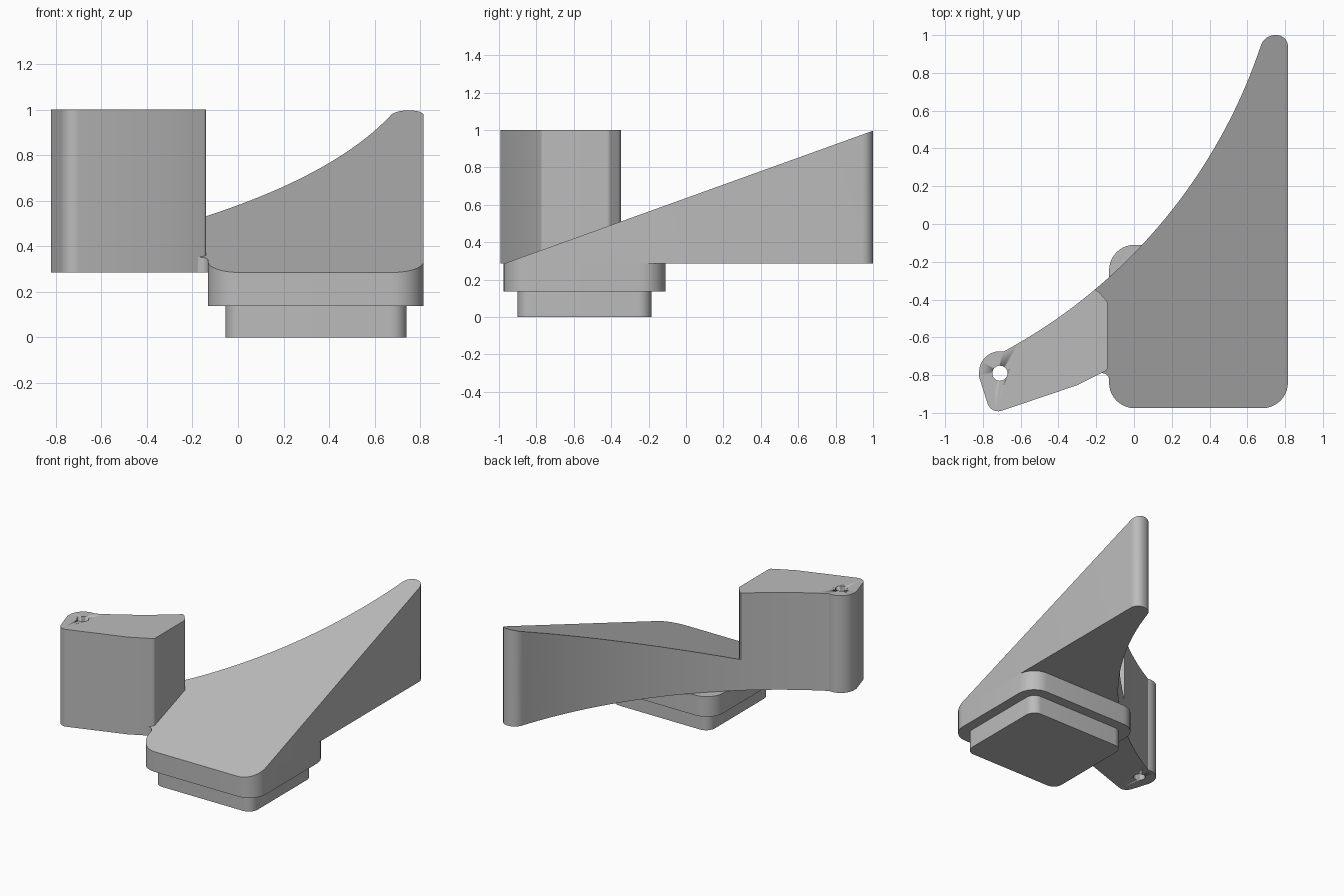
import bpy, bmesh, math
from mathutils import Vector

cube = bpy.data.objects.get("Cube")
if cube:
    bpy.data.objects.remove(cube)

grey = bpy.data.materials.new("plain grey")
grey.use_nodes = True
COLOUR = (0.5, 0.5, 0.5, 1)
grey.diffuse_color = COLOUR
grey.node_tree.nodes["Principled BSDF"].inputs["Base Color"].default_value = COLOUR


def rounded(corners, steps=10):
    """Closed outline from (x, y, radius) corners, filleting where radius > 0."""
    out = []
    for i, (x, y, r) in enumerate(corners):
        p = Vector((x, y))
        if r == 0:
            out.append(p)
            continue
        a = (Vector(corners[i - 1][:2]) - p).normalized()
        b = (Vector(corners[(i + 1) % len(corners)][:2]) - p).normalized()
        half = a.angle(b) / 2
        centre = p + (a + b).normalized() * r / math.sin(half)
        start = p + a * r / math.tan(half) - centre
        end = p + b * r / math.tan(half) - centre
        sweep = start.angle(end)
        for k in range(steps + 1):
            t = k / steps
            out.append(centre + (start * math.sin((1 - t) * sweep)
                                 + end * math.sin(t * sweep)) / math.sin(sweep))
    return out


def arc_through(p, q, s, count):
    """Points of the circle arc running from p through q to s."""
    p, q, s = Vector(p), Vector(q), Vector(s)
    u, v = q - p, s - p
    d = 2 * (u.x * v.y - u.y * v.x)
    c = p + Vector((v.y * u.length_squared - u.y * v.length_squared,
                    u.x * v.length_squared - v.x * u.length_squared)) / d
    a0 = math.atan2(p.y - c.y, p.x - c.x)
    turn = (math.atan2(s.y - c.y, s.x - c.x) - a0 + math.pi) % math.tau - math.pi
    r = (p - c).length
    return [(c.x + r * math.cos(a0 + turn * k / count),
             c.y + r * math.sin(a0 + turn * k / count), 0) for k in range(count + 1)]


def prism(name, outline, bottom, top):
    """Extrude an outline; top is a function of y."""
    bm = bmesh.new()
    low = [bm.verts.new((p.x, p.y, bottom)) for p in outline]
    high = [bm.verts.new((p.x, p.y, top(p.y))) for p in outline]
    bm.faces.new(low[::-1])
    bm.faces.new(high)
    for i in range(len(low)):
        bm.faces.new((low[i - 1], low[i], high[i], high[i - 1]))
    bmesh.ops.remove_doubles(bm, verts=bm.verts, dist=0.0005)
    bmesh.ops.recalc_face_normals(bm, faces=bm.faces)
    mesh = bpy.data.meshes.new(name)
    bm.to_mesh(mesh)
    bm.free()
    mesh.materials.append(grey)
    obj = bpy.data.objects.new(name, mesh)
    bpy.context.collection.objects.link(obj)
    bpy.ops.object.select_all(action='DESELECT')
    obj.select_set(True)
    bpy.context.view_layer.objects.active = obj
    bpy.ops.object.shade_smooth_by_angle(angle=math.radians(30))
    return obj


def rectangle(x0, x1, y0, y1, r):
    return rounded([(x0, y0, r), (x1, y0, r), (x1, y1, r), (x0, y1, r)])


FLOOR = 0.285
sweep = arc_through((0.67, 0.94), (0, -0.155), (-0.69, -0.675), 48)
SPLIT = -0.2
ramp_curve = [p for p in sweep if p[0] > SPLIT]
tower_curve = [p for p in sweep if p[0] <= SPLIT]
join = [tower_curve[0]]

# Stepped foot
prism("foot", rectangle(-0.055, 0.74, -0.9, -0.185, 0.07), 0, lambda y: 0.137)
prism("base_plate", rectangle(-0.132, 0.815, -0.975, -0.11, 0.135), 0.137, lambda y: FLOOR)

# Sloping ramp with a curved flank and a rounded tip
ramp = [(-0.132, -0.975, 0.135), (0.815, -0.975, 0.135), (0.815, 1, 0.06), (0.69, 1, 0.08)]
ramp += ramp_curve + join + [(-0.185, -0.36, 0), (-0.14, -0.413, 0), (-0.14, -0.765, 0),
                             (-0.19, -0.79, 0), (-0.132, -0.79, 0.035)]
prism("ramp", rounded(ramp), FLOOR, lambda y: FLOOR + (y + 0.975) * 0.36)

# Tower, continuing the curved flank to a rounded end
tower = tower_curve + [(-0.82, -0.665, 0.11), (-0.82, -0.81, 0.05), (-0.757, -1.008, 0.06),
                       (-0.297, -0.852, 0), (-0.14, -0.772, 0.02), (-0.14, -0.413, 0.03),
                       (-0.185, -0.36, 0.015)]
tower_obj = prism("tower", rounded(tower), FLOOR, lambda y: 1.0)

# Pin hole through the tower
ring = [Vector((-0.71 + 0.04 * math.cos(a), -0.79 + 0.04 * math.sin(a)))
        for a in (math.tau * k / 32 for k in range(32))]
cutter = prism("pin_hole_cutter", ring, 0.2, lambda y: 1.1)
cutter.hide_render = True
cutter.hide_viewport = True
cut = tower_obj.modifiers.new("pin hole", 'BOOLEAN')
cut.operation = 'DIFFERENCE'
cut.solver = 'EXACT'
cut.object = cutter
